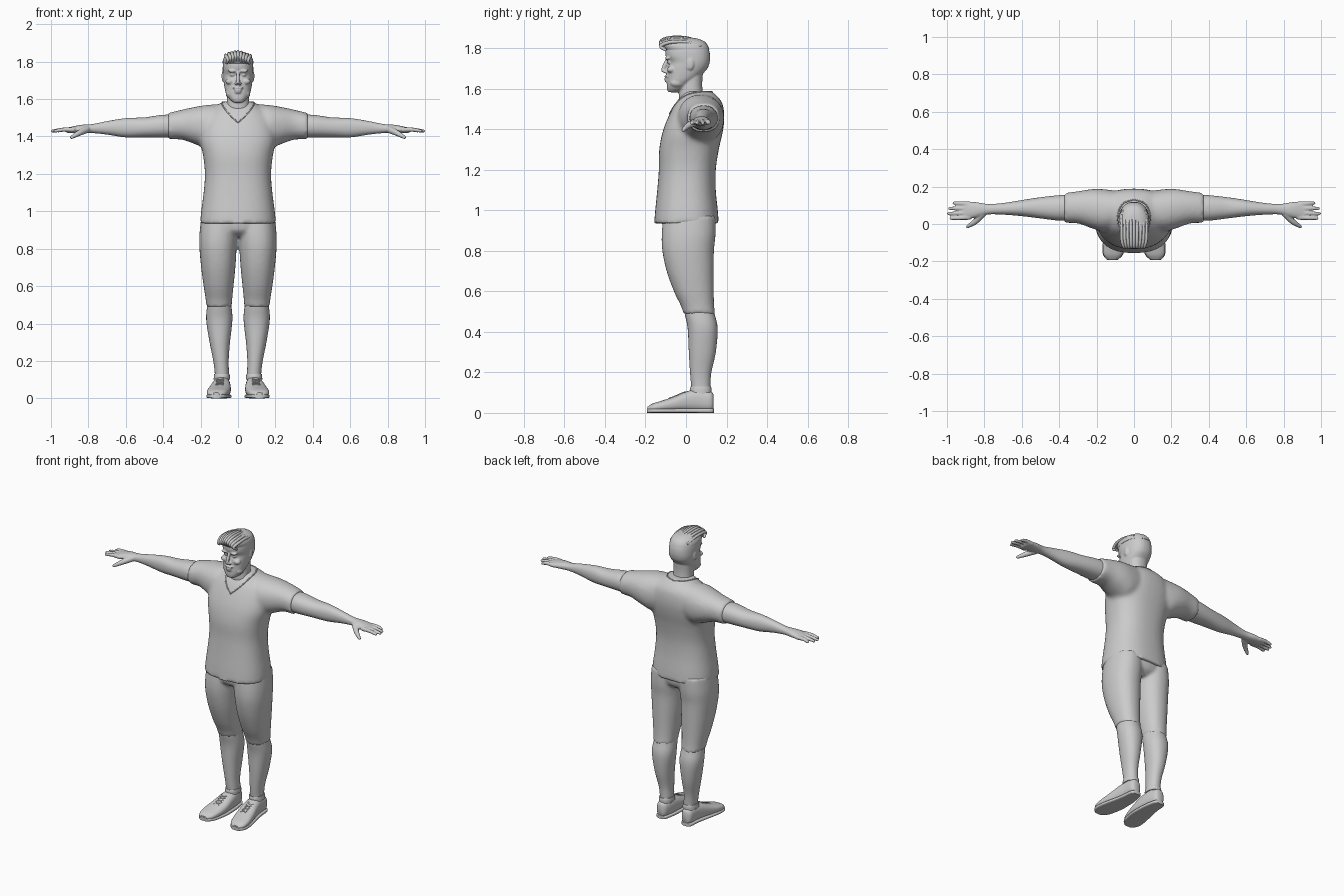
import bpy, bmesh, math, random
from mathutils import Vector, Matrix
from mathutils.bvhtree import BVHTree

random.seed(4)
cube = bpy.data.objects.get("Cube")
if cube:
    bpy.data.objects.remove(cube)

GREY = (0.6, 0.6, 0.6, 1)
mat = bpy.data.materials.new("plain grey")
mat.use_nodes = True
mat.diffuse_color = GREY
mat.node_tree.nodes["Principled BSDF"].inputs["Base Color"].default_value = GREY


def spline(rows, steps=4):
    """Smooth curve through rows of numbers."""
    rows = [Vector(r) for r in rows]
    out = []
    for i in range(len(rows) - 1):
        a, b, c, d = (rows[min(max(j, 0), len(rows) - 1)] for j in range(i - 1, i + 3))
        for k in range(steps):
            t = k / steps
            out.append(b + (c - a) * (t / 2) + (a * 2 - b * 5 + c * 4 - d) * (t * t / 2)
                       + (b * 3 - a - c * 3 + d) * (t ** 3 / 2))
    return out + [rows[-1]]


def skin_rings(bm, rings):
    """Closed surface through equal rings of points."""
    rings = [[bm.verts.new(co) for co in ring] for ring in rings]
    for r, s in zip(rings, rings[1:]):
        for i in range(len(r)):
            bm.faces.new((r[i - 1], r[i], s[i], s[i - 1]))
    bm.faces.new(rings[0])
    bm.faces.new(rings[-1])


def loft(bm, axis, rows, power=2.2, n=32):
    """Body through rows of (position, low a, high a, low b, high b)."""
    rings = []
    for t, a0, a1, b0, b1 in spline(rows):
        ring = []
        for i in range(n):
            u, v = math.cos(math.tau * i / n), math.sin(math.tau * i / n)
            u = math.copysign(abs(u) ** (2 / power), u)
            v = math.copysign(abs(v) ** (2 / power), v)
            a, b = (a0 + a1 + u * (a1 - a0)) / 2, (b0 + b1 + v * (b1 - b0)) / 2
            ring.append({"x": (t, a, b), "y": (a, t, b), "z": (a, b, t)}[axis])
        rings.append(ring)
    skin_rings(bm, rings)


def centred(rows):
    return [(t, -w, w, y0, y1) for t, w, y0, y1 in rows]


def ball(bm, centre, size):
    m = Matrix.Translation(centre) @ Matrix.Diagonal((*size, 1))
    bmesh.ops.create_icosphere(bm, subdivisions=2, radius=1, matrix=m)


def tube(bm, rows, side, n=12):
    """Tapered round-ended tube through (x, y, z, radius)."""
    path = spline(rows)
    rings = []
    for i, p in enumerate(path):
        along = path[min(i + 1, len(path) - 1)].xyz - path[max(i - 1, 0)].xyz
        u = along.cross(Vector(side)).normalized()
        v = along.cross(u).normalized()
        rings.append([p.xyz + (u * math.cos(math.tau * k / n) + v * math.sin(math.tau * k / n)) * p.w
                      for k in range(n)])
    skin_rings(bm, rings)
    for end in (path[0], path[-1]):
        ball(bm, end.xyz, [end.w] * 3)


def mirror(bm):
    copy = bmesh.ops.duplicate(bm, geom=bm.verts[:] + bm.edges[:] + bm.faces[:])["geom"]
    for v in copy:
        if isinstance(v, bmesh.types.BMVert):
            v.co.x *= -1


def finish(bm, name, voxel=0, relax=3, both=False):
    bmesh.ops.recalc_face_normals(bm, faces=bm.faces[:])
    mesh = bpy.data.meshes.new(name)
    bm.to_mesh(mesh)
    bm.free()
    mesh.materials.append(mat)
    mesh.shade_smooth()
    obj = bpy.data.objects.new(name, mesh)
    bpy.context.collection.objects.link(obj)
    if voxel:
        rm = obj.modifiers.new("blend", "REMESH")
        rm.mode, rm.voxel_size, rm.use_smooth_shade = "VOXEL", voxel, True
        sm = obj.modifiers.new("relax", "SMOOTH")
        sm.factor, sm.iterations = 0.5, relax
    else:
        mesh.set_sharp_from_angle(angle=math.radians(50))
    if both:
        obj.modifiers.new("mirror", "MIRROR").use_mirror_merge = False
    return obj


def surface(obj):
    bpy.context.view_layer.update()
    return BVHTree.FromObject(obj, bpy.context.evaluated_depsgraph_get())


def cord(name, points, radius, tree, both=False):
    """Thin cord laid on a surface."""
    curve = bpy.data.curves.new(name, "CURVE")
    curve.dimensions, curve.bevel_depth, curve.bevel_resolution = "3D", radius, 1
    line = curve.splines.new("POLY")
    line.points.add(len(points) - 1)
    for p, co in zip(line.points, points):
        p.co = (*tree.find_nearest(Vector(co))[0], 1)
    curve.materials.append(mat)
    obj = bpy.data.objects.new(name, curve)
    bpy.context.collection.objects.link(obj)
    if both:
        obj.modifiers.new("mirror", "MIRROR").use_mirror_merge = False


# Shirt: sleeves, then the torso
bm = bmesh.new()
loft(bm, "x", [(.05, 0, .17, 1.36, 1.575), (.15, -.04, .185, 1.33, 1.57),
               (.22, -.025, .187, 1.355, 1.56), (.3, .003, .175, 1.383, 1.543),
               (.372, .005, .166, 1.383, 1.526)])
mirror(bm)
loft(bm, "z", centred([
    (.935, .203, -.157, .162), (1, .197, -.152, .157), (1.1, .184, -.142, .147),
    (1.2, .177, -.134, .147), (1.3, .187, -.132, .162), (1.38, .205, -.117, .18),
    (1.45, .2, -.092, .189), (1.52, .17, -.057, .182), (1.56, .12, -.027, .157),
    (1.587, .076, -.005, .125)]), 2.4, 40)
shirt = finish(bm, "shirt", .012, 4)

# Neckline with a pointed front
half = spline([(0, .13, 1.58), (.06, .11, 1.59), (.085, .05, 1.58), (.07, -.02, 1.545),
               (.035, -.06, 1.505), (0, -.08, 1.475)], 6)
cord("neckline", half + [(-x, y, z) for x, y, z in half[::-1]], .004, surface(shirt))

# Arms and hands
bm = bmesh.new()
loft(bm, "x", [(.3, .02, .16, 1.395, 1.515), (.4, .018, .154, 1.394, 1.516),
               (.5, .03, .143, 1.395, 1.502), (.6, .042, .128, 1.395, 1.498),
               (.7, .05, .112, 1.41, 1.482), (.78, .051, .107, 1.418, 1.466),
               (.84, .036, .116, 1.418, 1.462), (.9, .026, .12, 1.418, 1.45),
               (.92, .03, .115, 1.423, 1.445)])
for y, tip, spread in ((.035, .978, .03), (.059, .992, .056), (.084, .986, .083), (.108, .962, .112)):
    tube(bm, [(.88, y, 1.436, .013), (.93, (y + spread) / 2, 1.437, .0115),
              (tip, spread, 1.429, .0088)], (0, 0, 1))
tube(bm, [(.81, .055, 1.437, .02), (.85, .012, 1.418, .0155), (.89, -.014, 1.395, .0095)], (0, 0, 1))
finish(bm, "arms", .005, 2, True)

# Shorts
bm = bmesh.new()
loft(bm, "z", [(.49, .033, .169, -.012, .143), (.53, .031, .173, -.026, .139),
               (.6, .024, .184, -.06, .137), (.7, .014, .197, -.096, .137),
               (.8, .007, .206, -.117, .138), (.88, .001, .206, -.12, .146),
               (.97, 0, .196, -.112, .146)])
mirror(bm)
loft(bm, "z", centred([(.865, .09, -.07, .1), (.9, .16, -.112, .138), (.98, .19, -.12, .145)]))
finish(bm, "shorts", .01)

# Lower legs and sock cuffs
bm = bmesh.new()
loft(bm, "z", [(.58, .045, .155, -.01, .125), (.5, .036, .164, -.008, .138),
               (.42, .03, .17, .008, .156), (.3, .043, .152, .014, .147),
               (.2, .05, .132, .02, .125), (.13, .048, .124, .026, .12),
               (.08, .05, .125, .03, .12)])
finish(bm, "lower_legs", both=True)
bm = bmesh.new()
loft(bm, "z", [(.1, .043, .13, .02, .126), (.118, .043, .129, .02, .126),
               (.13, .045, .127, .023, .123)])
finish(bm, "sock_cuffs", both=True)

# Shoes, soles and laces
outline = [(.136, .07, .11, .02, .09), (.12, .055, .125, .008, .107), (.06, .043, .131, .006, .117),
           (0, .039, .142, .006, .105), (-.06, .039, .156, .006, .08), (-.12, .049, .166, .006, .06),
           (-.165, .064, .162, .006, .046), (-.19, .09, .14, .01, .03)]
bm = bmesh.new()
loft(bm, "y", outline, 2.5)
shoe_tree = surface(finish(bm, "shoes", both=True))
bm = bmesh.new()
loft(bm, "y", [(y * 1.01, a - .003, b + .003, 0, .022) for y, a, b, c, d in outline], 4)
finish(bm, "soles", both=True)
for i in range(4):
    y = -.015 - i * .022
    for name, left, right in (("lace_a", .07, .122), ("lace_b", .122, .07)):
        path = [(left + (right - left) * k / 6, y - .022 * k / 6, .13) for k in range(7)]
        cord(name, path, .0032, shoe_tree, True)

# Head: paired features, then skull, neck, nose, mouth and chin
bm = bmesh.new()
for centre, size in (((.08, .022, 1.722), (.008, .018, .031)),
                     ((.077, .012, 1.71), (.008, .012, .018)),
                     ((.031, -.091, 1.75), (.025, .013, .008)),
                     ((.045, -.074, 1.694), (.023, .02, .017)),
                     ((.03, -.081, 1.73), (.014, .011, .009)),
                     ((.011, -.102, 1.683), (.009, .011, .008)),
                     ((.045, -.045, 1.628), (.022, .035, .022))):
    ball(bm, centre, size)
mirror(bm)
loft(bm, "z", centred([
    (1.582, .025, -.088, -.04), (1.6, .046, -.094, 0), (1.63, .064, -.094, .03),
    (1.66, .072, -.093, .07), (1.7, .078, -.092, .106), (1.73, .081, -.085, .117),
    (1.76, .082, -.1, .119), (1.79, .08, -.102, .114), (1.815, .072, -.095, .1),
    (1.835, .053, -.075, .075), (1.843, .03, -.05, .05)]), 2.3)
loft(bm, "z", centred([(1.49, .08, -.03, .12), (1.56, .063, -.036, .088),
                       (1.62, .059, -.03, .08), (1.69, .06, -.02, .085)]))
tube(bm, [(0, -.094, 1.74, .009), (0, -.106, 1.712, .01), (0, -.113, 1.69, .0105)], (1, 0, 0))
for y, z, w, h in ((-.097, 1.661, .029, .006), (-.098, 1.648, .02, .005),
                   (-.096, 1.637, .018, .006), (-.082, 1.6, .028, .018)):
    ball(bm, (0, y, z), (w, .01, h))
finish(bm, "head", .005, 1)

# Hair: cropped cap with swept locks
bm = bmesh.new()
loft(bm, "z", centred([(1.79, .082, -.103, .116), (1.812, .08, -.117, .108),
                       (1.832, .068, -.117, .092), (1.846, .045, -.1, .06),
                       (1.85, .02, -.05, .03)]))
for i in range(9):
    x = (i - 4) * .015
    drop = 5 * x * x + random.uniform(0, .005)
    tube(bm, [(x, -.103, 1.802 - drop / 2, .007), (x * .9, -.124, 1.832 - drop, .009),
              (x * 1.1, -.08, 1.851 - drop, .009), (x * 1.1, 0, 1.851 - drop, .008),
              (x, .07, 1.833 - drop, .006)], (1, 0, 0))
finish(bm, "hair")
